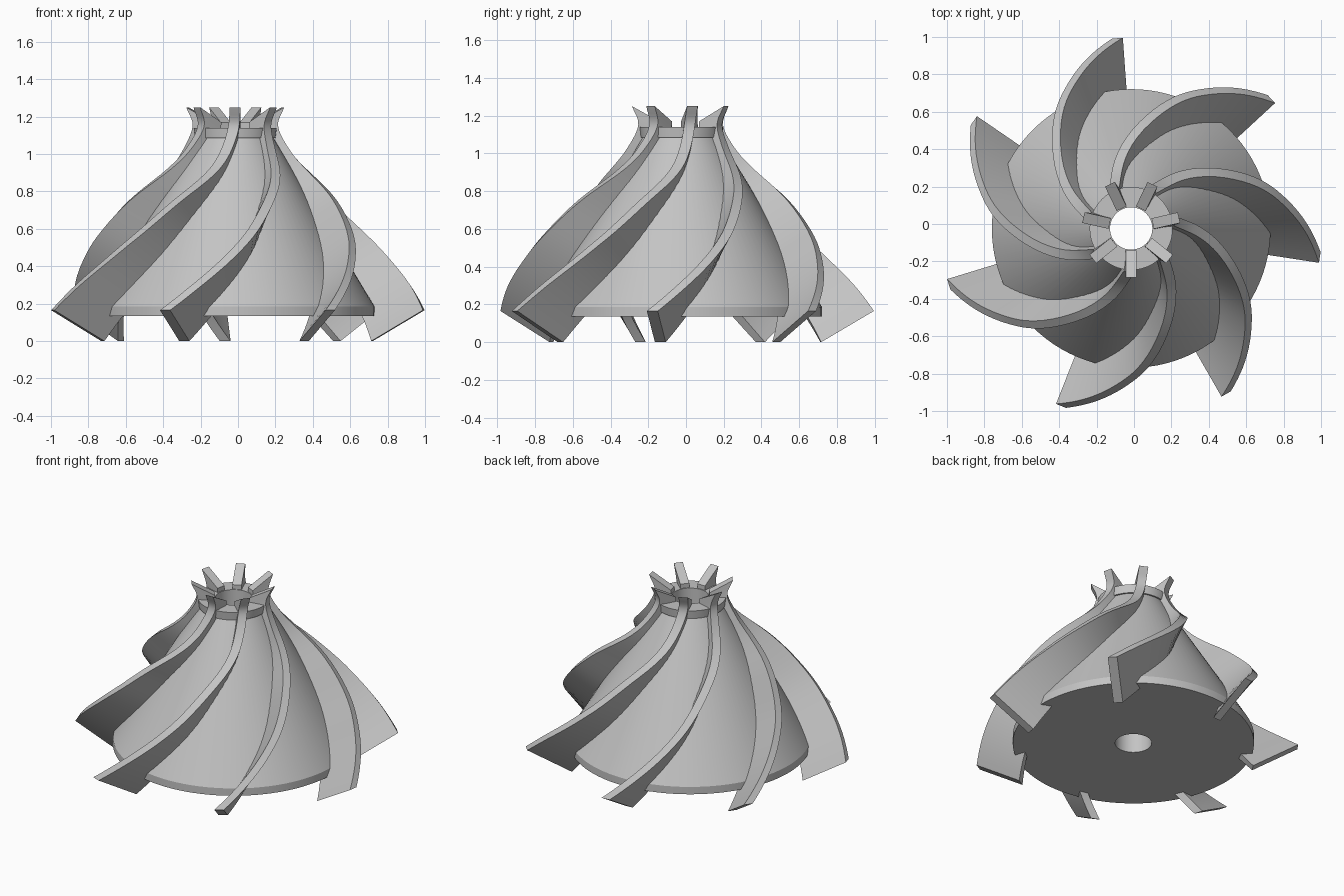
import bpy, bmesh, math
from mathutils import Vector

if "Cube" in bpy.data.objects:
    bpy.data.objects.remove(bpy.data.objects["Cube"], do_unlink=True)

AXIS = Vector((-0.015, -0.024, 0))
BLADES = 7
THICK = 0.058

metal = bpy.data.materials.new("grey_metal")
metal.use_nodes = True
grey = (0.55, 0.55, 0.55, 1)
metal.diffuse_color = grey
metal.node_tree.nodes["Principled BSDF"].inputs["Base Color"].default_value = grey


def finish(bm, name):
    bmesh.ops.recalc_face_normals(bm, faces=bm.faces)
    mesh = bpy.data.meshes.new(name)
    bm.to_mesh(mesh)
    bm.free()
    mesh.materials.append(metal)
    return mesh


def place(mesh, name, turn=0):
    obj = bpy.data.objects.new(name, mesh)
    bpy.context.collection.objects.link(obj)
    obj.location = AXIS
    obj.rotation_euler.z = turn
    return obj


def smooth(obj):
    bpy.ops.object.select_all(action='DESELECT')
    obj.select_set(True)
    bpy.context.view_layer.objects.active = obj
    bpy.ops.object.shade_smooth_by_angle(angle=math.radians(30))


def skin(bm, rings, closed):
    """Join successive closed rings of vertices with quads."""
    n = len(rings[0])
    pairs = zip(rings, rings[1:] + rings[:1]) if closed else zip(rings, rings[1:])
    for a, b in pairs:
        for i in range(n):
            j = (i + 1) % n
            bm.faces.new((a[i], a[j], b[j], b[i]))


def polar(r, angle, z):
    return Vector((r * math.cos(angle), r * math.sin(angle), z))


# Conical hub with a collar and a bore right through it
profile = [(0.113, 0.135), (0.745, 0.135), (0.745, 0.185), (0.205, 1.085),
           (0.215, 1.085), (0.222, 1.14), (0.113, 1.14)]
bm = bmesh.new()
SEGS = 96
rings = [[bm.verts.new(polar(r, math.tau * s / SEGS, z)) for r, z in profile]
         for s in range(SEGS)]
skin(bm, rings, True)
smooth(place(finish(bm, "hub"), "hub"))

# Outer edge of one blade: height, radius, sweep in degrees
path = [Vector(p) for p in (
    (1.25, 0.262, 0), (1.15, 0.228, -2), (1.03, 0.285, -9), (0.92, 0.38, -17),
    (0.75, 0.57, -33), (0.56, 0.74, -46), (0.43, 0.84, -55),
    (0.3, 0.935, -64), (0.165, 1.02, -73))]


def spline(points, steps):
    """Catmull-Rom curve through the points."""
    ext = [2 * points[0] - points[1]] + points + [2 * points[-1] - points[-2]]
    out = []
    for a, b, c, d in zip(ext, ext[1:], ext[2:], ext[3:]):
        for s in range(steps):
            t = s / steps
            out.append(b + 0.5 * t * (c - a + t * (2 * a - 5 * b + 4 * c - d
                                                   + t * (3 * (b - c) + d - a))))
    return out + [points[-1]]


# Swept blade: the outer edge drops along the cone normal to an inner edge
samples = spline(path, 5)
bm = bmesh.new()
rings = []
for k, (z, r, sweep) in enumerate(samples):
    t = k / (len(samples) - 1)
    angle = math.radians(sweep)
    side = Vector((-math.sin(angle), math.cos(angle), 0)) * THICK / 2
    outer = polar(r, angle, z)
    inner = polar(max(0.118, r - 0.145 - 0.135 * t), angle, z - 0.08 - 0.085 * t)
    rings.append([bm.verts.new(p) for p in
                  (outer + side, outer - side, inner - side, inner + side)])
skin(bm, rings, False)
bm.faces.new(rings[0])
bm.faces.new(rings[-1])
blade = finish(bm, "blade")

for k in range(BLADES):
    turn = -math.pi / 2 + math.tau * k / BLADES
    obj = place(blade, f"blade_{k + 1}", turn)
    if k == 0:
        smooth(obj)
